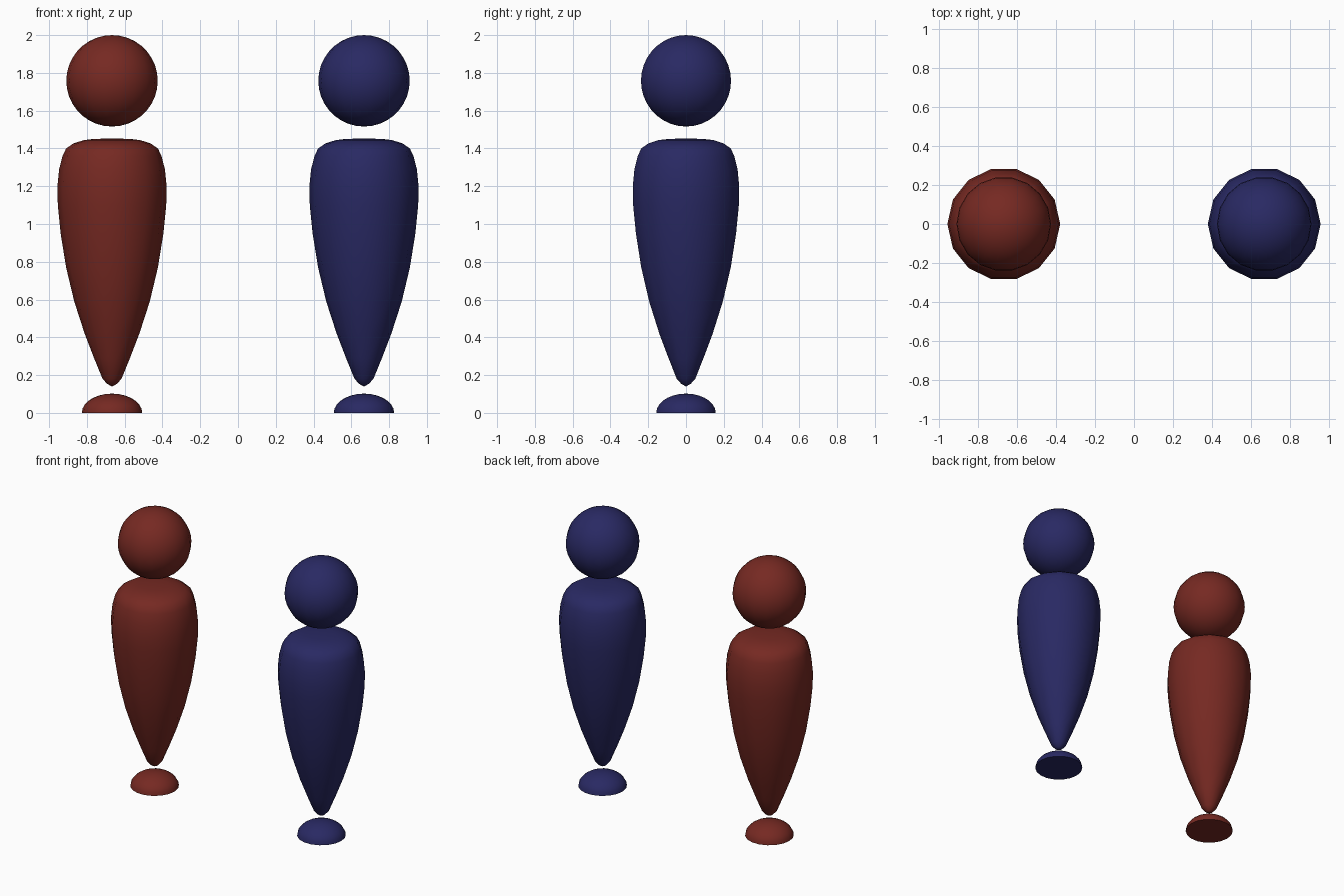
import bpy, bmesh
from math import sin, cos, pi, radians

if "Cube" in bpy.data.objects:
    bpy.data.objects.remove(bpy.data.objects["Cube"])

SIDES = 14


def material(name, rgb):
    m = bpy.data.materials.new(name)
    m.diffuse_color = (*rgb, 1)
    m.use_nodes = True
    m.node_tree.nodes["Principled BSDF"].inputs["Base Color"].default_value = m.diffuse_color
    return m


def lathe(name, profile, x, mat, sides=SIDES):
    """Revolve (radius, z) points, bottom to top, around a vertical axis at x."""
    bm = bmesh.new()
    rings = []
    for r, z in profile:
        n = sides if r > 0 else 1
        rings.append([bm.verts.new((r * cos(2 * pi * i / sides), r * sin(2 * pi * i / sides), z))
                      for i in range(n)])
    for a, b in zip(rings, rings[1:]):
        for i in range(sides):
            j = (i + 1) % sides
            quad = [a[i % len(a)], a[j % len(a)], b[j % len(b)], b[i % len(b)]]
            bm.faces.new(list(dict.fromkeys(quad)))
    if len(rings[0]) > 1:
        bm.faces.new(rings[0][::-1])
    bmesh.ops.recalc_face_normals(bm, faces=bm.faces)
    mesh = bpy.data.meshes.new(name)
    bm.to_mesh(mesh)
    bm.free()
    ob = bpy.data.objects.new(name, mesh)
    ob.location.x = x
    bpy.context.collection.objects.link(ob)
    mesh.materials.append(mat)
    bpy.ops.object.select_all(action='DESELECT')
    ob.select_set(True)
    bpy.context.view_layer.objects.active = ob
    bpy.ops.object.shade_smooth_by_angle(angle=radians(50))
    return ob


BODY = [(0, 0.14), (0.025, 0.153), (0.05, 0.18), (0.095, 0.29), (0.145, 0.42),
        (0.2, 0.59), (0.243, 0.77), (0.272, 0.95), (0.287, 1.1), (0.289, 1.2),
        (0.28, 1.29), (0.262, 1.36), (0.243, 1.4), (0.205, 1.426), (0.15, 1.444), (0.09, 1.451), (0, 1.452)]
DOME = [(0.16 * cos(pi / 2 * i / 7), 0.102 * sin(pi / 2 * i / 7)) for i in range(7)] + [(0, 0.102)]
HEAD = ([(0, 1.516)]
        + [(0.242 * sin(pi * i / 18), 1.758 - 0.242 * cos(pi * i / 18)) for i in range(1, 18)]
        + [(0, 2.0)])

# Two identical floating figures, one red and one blue
for side, x, rgb in (("red", -0.667, (0.18, 0.022, 0.016)), ("blue", 0.667, (0.022, 0.022, 0.125))):
    mat = material(side, rgb)
    lathe(side + "_foot", DOME, x, mat, 18)
    lathe(side + "_body", BODY, x, mat)
    lathe(side + "_head", HEAD, x, mat, 18)
